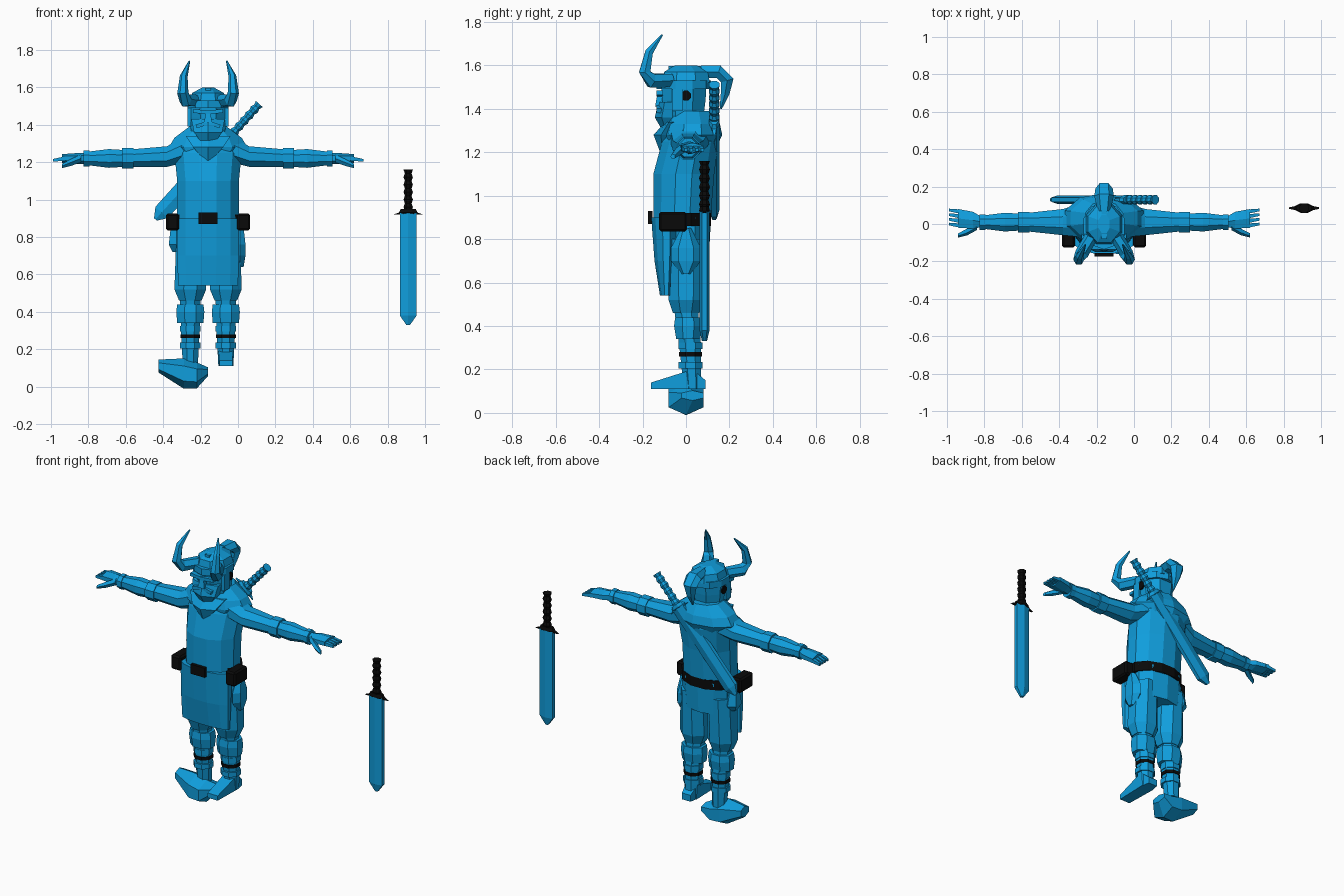
import bpy, bmesh, math
from mathutils import Matrix, Vector

cube = bpy.data.objects.get("Cube")
if cube:
    bpy.data.objects.remove(cube)

# Landmarks of the figure
MIDDLE = -.16
LEG = .095
ARM = 1.22
WAIST = .9
SOLE = .11
FACE = -.12
BOTH = {"left_": 1, "right_": -1}
LEFT, RIGHT, CENTRE = {"left_": 1}, {"right_": -1}, {"": 1}
X, Y, Z = Matrix.Identity(3)
PLANES = {"x": (Y, Z), "y": (X, Z), "z": (X, Y)}


def material(name, colour):
    made = bpy.data.materials.new(name)
    made.use_nodes = True
    made.diffuse_color = (*colour, 1)
    made.node_tree.nodes["Principled BSDF"].inputs["Base Color"].default_value = (*colour, 1)
    return made


BLUE = material("bright_blue", (.005, .34, .72))
BLACK = material("black", (.003, .003, .003))


def finish(name, bm, mat, place):
    bm.transform(place)
    bmesh.ops.recalc_face_normals(bm, faces=bm.faces[:])
    mesh = bpy.data.meshes.new(name)
    bm.to_mesh(mesh)
    bm.free()
    mesh.materials.append(mat)
    bpy.context.collection.objects.link(bpy.data.objects.new(name, mesh))


def ring(bm, centre, size, plane, count):
    """Polygon with flat sides facing the plane's axes."""
    wide, deep = size if isinstance(size, tuple) else (size, size)
    verts = []
    for k in range(count):
        angle = math.tau * (k + .5) / count
        reach = 1 / math.cos(math.pi / count)
        offset = plane[0] * wide * math.cos(angle) + plane[1] * deep * math.sin(angle)
        verts.append(bm.verts.new(centre + offset * reach))
    return verts


def limb(name, points, sizes, axis=None, count=8, mat=BLUE, sides=CENTRE,
         place=Matrix.Translation((MIDDLE, 0, 0))):
    """Skin along points; the rings lie across the axis or across the path."""
    for prefix, side in sides.items():
        bm = bmesh.new()
        path = [Vector((x * side, y, z)) for x, y, z in points]
        rings = []
        for i, (centre, size) in enumerate(zip(path, sizes)):
            if axis:
                plane = PLANES[axis]
            else:
                along = path[min(i + 1, len(path) - 1)] - path[max(i - 1, 0)]
                across = along.cross(X).normalized()
                plane = (across, along.cross(across).normalized())
            rings.append(ring(bm, centre, size, plane, count))
        for low, high in zip(rings, rings[1:]):
            for k in range(count):
                following = (k + 1) % count
                bm.faces.new((low[k], low[following], high[following], high[k]))
        bm.faces.new(rings[0])
        bm.faces.new(rings[-1])
        finish(prefix + name, bm, mat, place)


def band(name, centre, size, length, axis="z", **options):
    """Short straight collar of one thickness."""
    step = PLANES["z"][0] if axis == "x" else Z
    ends = [Vector(centre) + step * length * end for end in (-.5, .5)]
    limb(name, ends, [size, size], axis, **options)


def block(name, centre, size, mat=BLUE, sides=CENTRE, tilt=0, bevel=0):
    for prefix, side in sides.items():
        bm = bmesh.new()
        bmesh.ops.create_cube(bm, size=1)
        bmesh.ops.scale(bm, vec=size, verts=bm.verts[:])
        if bevel:
            bmesh.ops.bevel(bm, geom=bm.edges[:], offset=bevel, segments=1, affect="EDGES")
        x, y, z = centre
        place = Matrix.Translation((MIDDLE + x * side, y, z))
        finish(prefix + name, bm, mat, place @ Matrix.Rotation(tilt * side, 4, "Y"))


# Tunic, apron and hood
limb("tunic", [(0, -.02, .86), (0, -.01, 1.1), (0, .02, 1.25), (0, .02, 1.36)],
     [(.165, .13), (.165, .14), (.18, .13), (.1, .09)], "z", count=12)
limb("apron", [(0, -.09, WAIST), (0, -.09, .7), (0, -.09, .54)],
     [(.165, .07), (.165, .055), (.16, .03)], "z", count=12)
limb("apron_lining", [(0, -.06, .7), (0, -.07, .58)], [(.14, .02), (.14, .01)], "z", mat=BLACK)
limb("hood", [(0, .02, 1.21), (0, .03, 1.28), (0, .03, 1.33), (0, .03, 1.39)],
     [(.15, .11), (.21, .13), (.18, .12), (.1, .09)], "z", count=10)
limb("hood_point", [(0, -.1, 1.21), (0, -.08, 1.28), (0, -.06, 1.34)],
     [.02, (.08, .06), (.12, .03)], "z", count=6)

# Belt and the things hanging from it
band("belt", (0, -.01, .89), (.175, .125), .06, count=12, mat=BLACK)
block("buckle", (0, -.165, WAIST), (.1, .02, .06), BLACK)
block("belt_pouch", (.19, -.06, .88), (.07, .13, .09), BLACK, BOTH, bevel=.01)
limb("hip_flask", [(.17, 0, z) for z in (.64, .7, .76, .85)],
     [.02, (.03, .06), (.03, .06), .02], "z", 6, sides=LEFT)
limb("hip_bag", [(.17, 0, z) for z in (.72, .76, .85)], [.02, (.04, .05), .03], "z", 6, sides=RIGHT)

# Trousers
limb("trouser_seat", [(0, .01, WAIST), (0, .01, .7)], [(.16, .1), (.15, .09)], "z", 10)
limb("trouser_leg", [(LEG, 0, .8), (LEG, 0, .52), (LEG, 0, .46)],
     [(.075, .09), (.085, .08), .06], "z", sides=BOTH)

# Lower legs with guards and straps
limb("shin", [(LEG, 0, .48), (LEG, .02, .3), (LEG, .03, SOLE)], [.055, .05, .04], "z", sides=BOTH)
limb("knee_guard", [(LEG, .01, .44), (LEG, .01, .4), (LEG, .01, .34)],
     [(.07, .06), (.075, .065), (.07, .055)], "z", sides=BOTH)
for name, height in (("upper", .31), ("lower", .22)):
    band(name + "_shin_band", (LEG, .02, height), .055, .03, sides=BOTH)
band("shin_strap", (LEG, .02, .27), .053, .02, mat=BLACK, sides=BOTH)

# The planted boot and the turned-out boot
limb("boot", [(LEG, .09, .13), (LEG, .03, .155), (LEG, -.16, .125)],
     [(.03, .02), (.04, .045), (.035, .015)], "y", 4, sides=LEFT)
limb("boot", [(.265, .02, SOLE), (.13, 0, .07), (.06, 0, .06), (0, .03, .08)],
     [(.04, .03), (.08, .07), (.08, .06), (.05, .02)], "x", 6, sides=RIGHT)

# Arms
limb("sleeve", [(.12, .02, 1.27), (.22, .01, 1.23), (.45, .01, ARM)],
     [(.09, .07), (.07, .055), .045], "x", sides=BOTH)
band("elbow_cuff", (.43, .01, ARM), .055, .06, "x", sides=BOTH)
limb("forearm", [(x, .01, ARM) for x in (.45, .53, .65)], [.045, .05, .035], "x", sides=BOTH)
band("wrist_cuff", (.65, .01, ARM), .042, .03, "x", sides=BOTH)

# Hands
limb("palm", [(.65, .01, ARM), (.7, .02, ARM), (.78, .03, ARM)],
     [.025, (.045, .025), (.05, .02)], "x", 6, sides=BOTH)
for i, name in enumerate(("first", "second", "third", "fourth")):
    spread = i * .025 - .01
    limb(name + "_finger", [(.76, spread, ARM), (.83, spread + .01, ARM - .01)],
         [.012, .007], "x", 4, sides=BOTH)
limb("thumb", [(.68, -.01, ARM), (.73, -.04, 1.2), (.78, -.06, 1.18)], [.018, .016, .01], "x", 5, sides=BOTH)

# Head and face
limb("head", [(0, -.01, z) for z in (1.3, 1.36, 1.44, 1.52)], [.06, .09, .1, .105], "z")
limb("beard", [(0, -.08, 1.31), (0, -.08, 1.36), (0, -.07, 1.43)],
     [(.04, .03), (.075, .055), (.09, .05)], "z", 6)
limb("nose", [(0, FACE, 1.41), (0, FACE, 1.48)], [.022, .01], "z", 4)
block("moustache", (.035, FACE, 1.4), (.06, .03, .02), sides=BOTH, tilt=.3)
block("brow", (.04, FACE, 1.47), (.08, .03, .02), sides=BOTH, tilt=-.1)
block("cheek_guard", (.1, -.04, 1.44), (.02, .05, .1), sides=BOTH)
band("ear_opening", (.1, 0, 1.46), .023, .02, "x", mat=BLACK, sides=BOTH)

# Horned helmet with its tail
band("helmet_rim", (0, -.01, 1.51), (.11, .12), .04, count=10)
limb("helmet_dome", [(0, 0, z) for z in (1.52, 1.57, 1.6)], [(.1, .11), (.085, .1), (.03, .05)], "z")
block("helmet_ridge", (0, 0, 1.585), (.03, .16, .025))
limb("horn", [(.07, -.07, 1.53), (.12, -.16, 1.53), (.135, -.19, 1.57), (.13, -.17, 1.66), (.1, -.11, 1.74)],
     [.03, .032, .026, .018, .004], count=6, sides=BOTH)
limb("helmet_tail", [(0, .07, 1.57), (0, .15, 1.57), (0, .19, 1.53), (0, .18, 1.47), (0, .16, 1.4)],
     [.03, (.03, .045), (.03, .04), (.02, .025), .005], count=6)


def sword(name, grip_mat, place):
    """Sword along local z with its guard at the origin."""
    limb(name + "_blade", [(0, 0, -.6), (0, 0, -.55), (0, 0, 0)],
         [.01, (.045, .02), (.045, .02)], "z", 6, place=place)
    limb(name + "_guard", [(0, 0, -.01), Vector(), Z * .02],
         [(.08, .01), (.05, .025), (.04, .02)], "z", mat=grip_mat, place=place)
    ridges = range(12)
    limb(name + "_grip", [Z * .02 * (i + .5) for i in ridges],
         [.025 if i % 2 else .018 for i in ridges], "z", mat=grip_mat, place=place)


# Free-standing sword and the one slung across the back
sword("spare_sword", BLACK, Matrix.Translation((.91, .085, .93)))
sword("back_sword", BLUE, Matrix.Translation((-.04, .13, 1.34)) @ Matrix.Rotation(math.radians(42), 4, "Y"))
